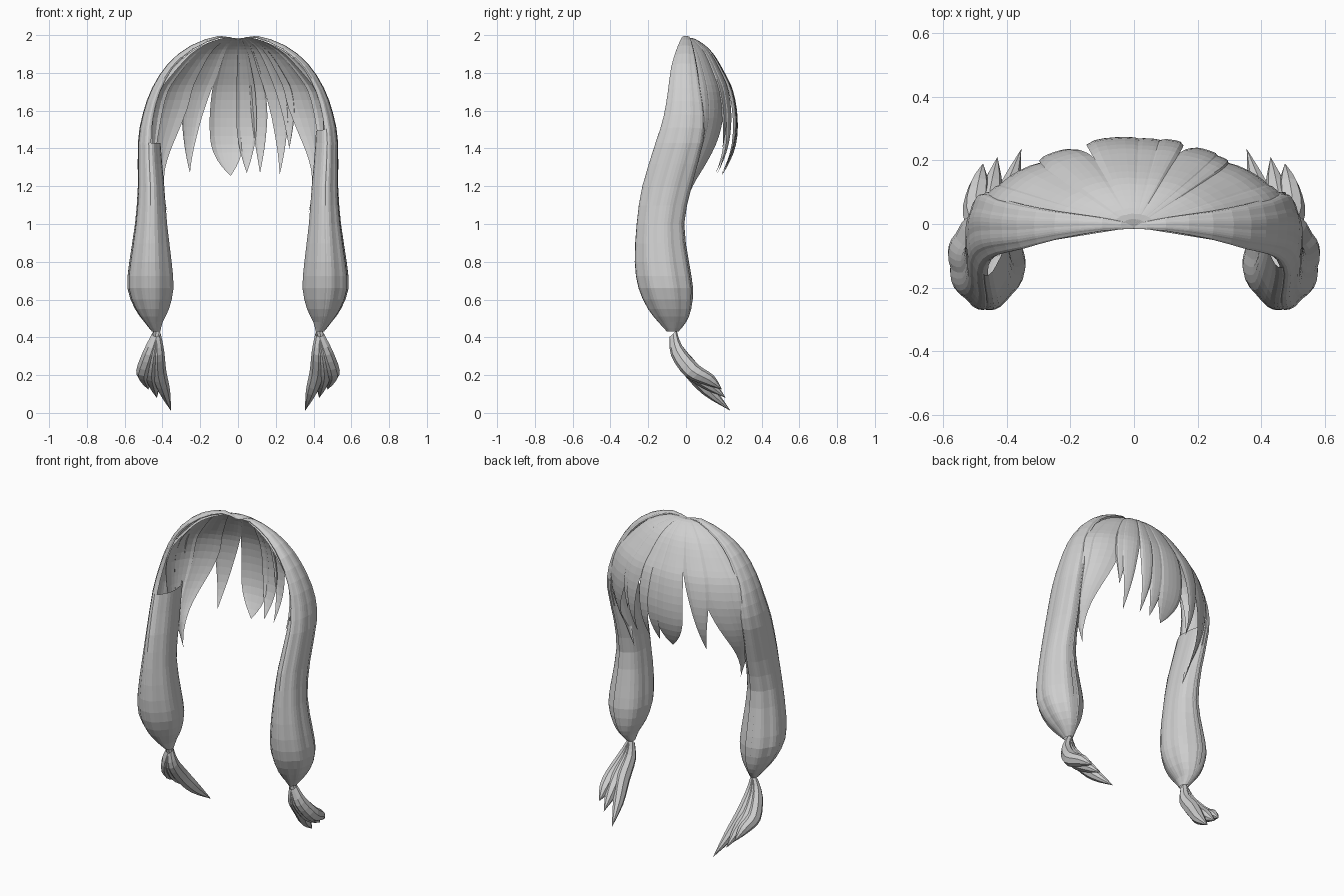
import bpy
import math

cube = bpy.data.objects.get("Cube")
if cube:
    bpy.data.objects.remove(cube)

grey = bpy.data.materials.new("light_grey_hair")
grey.use_nodes = True
COLOUR = (0.62, 0.62, 0.62, 1)
grey.diffuse_color = COLOUR
grey.node_tree.nodes["Principled BSDF"].inputs["Base Color"].default_value = COLOUR


def lerp(a, b, t):
    return a + (b - a) * t


def smooth_rows(rows, steps):
    """Catmull-Rom resampling of a list of equal-length tuples."""
    out = []
    last = len(rows) - 1
    for i in range(last):
        p0, p1, p2, p3 = (rows[min(max(i + k, 0), last)] for k in (-1, 0, 1, 2))
        for s in range(steps):
            t = s / steps
            out.append(tuple(
                b + 0.5 * t * (c - a + t * (2*a - 5*b + 4*c - d + t * (3*(b - c) + d - a)))
                for a, b, c, d in zip(p0, p1, p2, p3)))
    return out + [tuple(rows[-1])]


def loft(name, rings, flip=False):
    """Skin a list of equal-length point rows with flat faces."""
    n = len(rings[0])
    verts = [p for ring in rings for p in ring]
    faces = []
    for r in range(len(rings) - 1):
        for c in range(n - 1):
            a = r * n + c
            face = (a, a + n, a + n + 1, a + 1)
            faces.append(face[::-1] if flip else face)
    mesh = bpy.data.meshes.new(name)
    mesh.from_pydata(verts, [], faces)
    mesh.materials.append(grey)
    obj = bpy.data.objects.new(name, mesh)
    bpy.context.collection.objects.link(obj)


# Fringe: dome profile as (reach, height), swept in wedges from the parting
DOME = smooth_rows([(0, 1.975), (.15, 1.985), (.35, 1.955), (.55, 1.9), (.76, 1.8),
                    (.92, 1.7), (1, 1.56), (.97, 1.42), (.82, 1.3), (.6, 1.2), (.3, 1.04)], 3)


def dome_point(reach, z, phi, lift):
    side = reach if z > 1.56 else lerp(1, reach, .3)
    phi = math.radians(phi)
    return (.485 * side * lift * math.sin(phi),
            .272 * reach * lift * math.cos(phi) - .01, z)


def fringe_lock(name, lo, hi, tip, z_tip, split, power=1.7, lift=1.0, cols=6):
    path = [p for p in DOME if p[1] > z_tip + .01]
    below = DOME[len(path)]
    t = (path[-1][1] - z_tip) / (path[-1][1] - below[1])
    path.append((lerp(path[-1][0], below[0], t), z_tip))
    rings = []
    for reach, z in path:
        u = max(0, (split - z) / (split - z_tip)) ** power
        a, b = lerp(lo, tip, u), lerp(hi, tip, u)
        ring = []
        for c in range(cols + 1):
            v = c / cols
            bulge = lift + .045 * (1 - (2 * v - 1) ** 4) * (1 - u)
            ring.append(dome_point(reach, z, lerp(a, b, v), bulge))
        rings.append(ring)
    loft(name, rings)


fringe_lock("fringe_centre_wide", -18, 4, -5, 1.255, 1.5, 2.6, 1.0)
fringe_lock("fringe_centre_middle", -1, 12, 6, 1.27, 1.55, 2, .985)
fringe_lock("fringe_centre_narrow", 8, 19, 15, 1.27, 1.65, 1.7, 1.0)
fringe_lock("fringe_right_lock", -41, -16, -35, 1.27, 1.84, 1.25, .985)
fringe_lock("fringe_left_lock", 17, 36, 30, 1.26, 1.82, 1.25, .985)
fringe_lock("fringe_left_wisp", 27, 42, 36, 1.4, 1.75, 1.4, .965)
for side, word in ((1, "left"), (-1, "right")):
    # Broad temple lock, with a smaller lock layered over it
    ends = sorted((35 * side, 106 * side))
    fringe_lock("temple_lock_" + word, *ends, 93 * side, 1.06, 1.65, 1.55, .96, 12)
    ends = sorted((58 * side, 80 * side))
    fringe_lock("temple_overlay_" + word, *ends, 82 * side, 1.22, 1.6, 1.5, .98)

# Side hair rows: outer x, height, front y, back y, half depth
SIDE = smooth_rows([
    (0, 1.975, -.015, .0, .0), (.1, 1.996, -.022, .02, .01), (.25, 1.945, -.048, .04, .02),
    (.37, 1.85, -.078, .06, .03), (.455, 1.72, -.095, .08, .04), (.505, 1.58, -.118, .1, .05),
    (.53, 1.43, -.16, .09, .06), (.53, 1.2, -.23, .03, .07), (.545, 1.0, -.26, -.01, .085),
    (.575, .8, -.27, .015, .112), (.585, .66, -.25, .037, .122), (.545, .55, -.2, .027, .09),
    (.495, .48, -.145, -.0, .048), (.455, .43, -.1, -.04, .022)], 2)


def side_rings(side, start, end, top, cols, ridges):
    rings = []
    for i in range(len(SIDE)):
        x, z, front, back, depth = SIDE[i]
        if z > top:
            continue
        # The section leans with the crown and stays level along the tail
        nx, nz = 1, 0
        if z > 1.43:
            p, q = SIDE[max(i - 1, 0)], SIDE[i + 1]
            dx, dz = q[0] - p[0], q[1] - p[1]
            size = math.hypot(dx, dz)
            nx, nz = -dz / size, dx / size
        ring = []
        for c in range(cols + 1):
            a = math.radians(lerp(start, end, c / cols))
            groove = .95 + .07 * abs(math.sin(ridges * a + .6))
            out = depth * (math.cos(a) * groove - 1)
            y = (front + back) / 2 + (back - front) / 2 * math.sin(a) * groove
            ring.append((side * max(x + nx * out, 0), y, z + nz * out))
        rings.append(ring)
    return rings


# Loose end strands: tip position, sideways bow, thickness
STRANDS = [("inner", (.355, .235, .012), .422, .038), ("middle", (.43, .21, .08), .458, .038),
           ("outer", (.475, .19, .125), .497, .038)]


def end_strand(name, side, tip, bow, thick):
    path = smooth_rows([(.432, -.068, .42, .6), (lerp(.432, bow, .5), -.05, .33, .95),
                        (bow, .03, .225, 1.1), (lerp(bow, tip[0], .45), .12, lerp(.225, tip[2], .5), .85),
                        (*tip, .01)], 3)
    rings = []
    for x, y, z, w in path:
        ring = []
        for c in range(9):
            a = c * math.tau / 8
            up = thick * w * math.sin(a)
            ring.append((side * (x + thick * w * math.cos(a)), y + up * .8, z + up * .75))
        rings.append(ring)
    loft(name, rings, side < 0)


for side, word, inner_top in ((1, "left", 1.52), (-1, "right", 1.44)):
    # Long sheet from the parting to the tie, then the inner half of the tail
    loft("side_hair_" + word, side_rings(side, -100, 100, 3, 24, 4), side > 0)
    loft("tail_inner_" + word, side_rings(side, 80, 280, inner_top, 18, 3), side > 0)
    for kind, tip, bow, thick in STRANDS:
        end_strand(f"end_strand_{kind}_{word}", side, tip, bow, thick)
